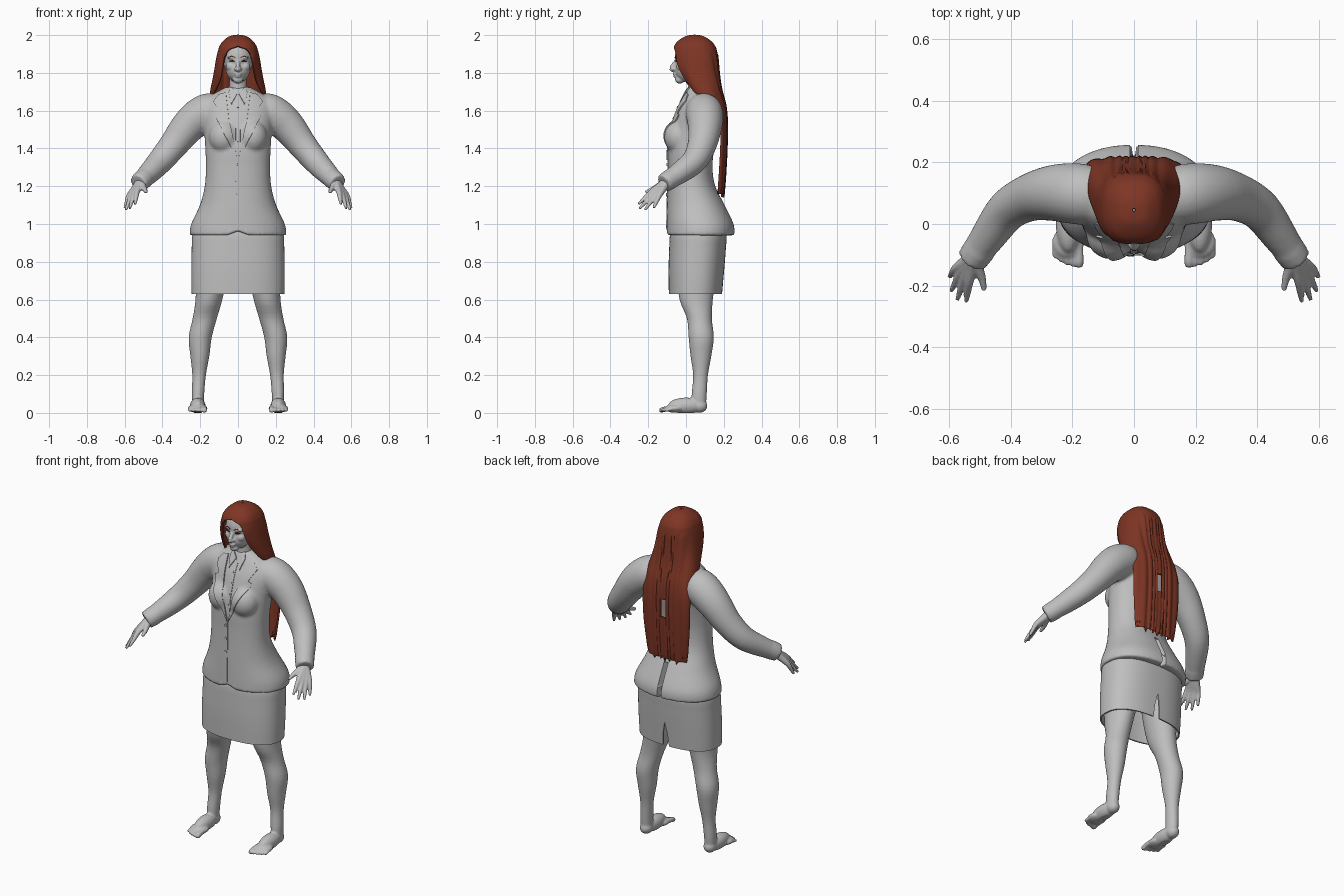
import bpy, bmesh, math, random
from mathutils import Vector, Matrix
from mathutils.bvhtree import BVHTree

random.seed(4)
cube = bpy.data.objects.get("Cube")
if cube:
    bpy.data.objects.remove(cube, do_unlink=True)


def material(name, rgb):
    m = bpy.data.materials.new(name)
    m.use_nodes = True
    m.diffuse_color = (*rgb, 1)
    m.node_tree.nodes["Principled BSDF"].inputs["Base Color"].default_value = (*rgb, 1)
    return m


GREY = material("light_grey", (.52, .52, .52))
RED = material("auburn_hair", (.21, .036, .018))
DARK = material("dark_brown", (.04, .02, .015))


def finish(name, bm, mat):
    bmesh.ops.recalc_face_normals(bm, faces=bm.faces)
    me = bpy.data.meshes.new(name)
    bm.to_mesh(me)
    bm.free()
    me.materials.append(mat)
    ob = bpy.data.objects.new(name, me)
    bpy.context.collection.objects.link(ob)
    return ob


def bake(ob, kind, **settings):
    mod = ob.modifiers.new(kind.lower(), kind)
    for key, value in settings.items():
        setattr(mod, key, value)
    bpy.context.view_layer.objects.active = ob
    bpy.ops.object.modifier_apply(modifier=mod.name)


def soften(ob, angle=45):
    bpy.ops.object.select_all(action='DESELECT')
    ob.select_set(True)
    bpy.context.view_layer.objects.active = ob
    bpy.ops.object.shade_smooth_by_angle(angle=math.radians(angle))


def fuse(ob, voxel, rounds=4):
    bake(ob, 'REMESH', mode='VOXEL', voxel_size=voxel)
    bake(ob, 'SMOOTH', factor=.5, iterations=rounds)


def curve(rows, k):
    """Smooth interpolation through rows of numbers."""
    out = []
    for i in range(len(rows) - 1):
        a, b, c, d = (rows[min(max(j, 0), len(rows) - 1)] for j in range(i - 1, i + 3))
        for s in range(k):
            t = s / k
            out.append([q + .5 * t * (r - p + t * (2 * p - 5 * q + 4 * r - u + t * (3 * (q - r) + u - p)))
                        for p, q, r, u in zip(a, b, c, d)])
    return out + [list(rows[-1])]


def skin(bm, rings, cap):
    for a, b in zip(rings, rings[1:]):
        for i in range(len(a) - 1):
            bm.faces.new((a[i], a[i + 1], b[i + 1], b[i]))
    if cap:
        bm.faces.new(rings[0][:-1])
        bm.faces.new(rings[-1][:-1])


def loft(bm, rows, power=2.0, seam=1, cap=True, segs=48, k=4):
    """Rows of z, centre x, half width, front y, back y, half gap at the seam."""
    rings = []
    for z, cx, rx, yf, yb, gap in curve(rows, k):
        gap = max(gap, 0)
        ring = []
        for i in range(segs if cap else segs + 1):
            t = gap + (math.tau - 2 * gap) * i / segs
            s, c = (math.copysign(abs(f) ** (2 / power), f) for f in (math.sin(t), math.cos(t)))
            ring.append(bm.verts.new((cx + rx * s, (yf + yb) / 2 + seam * c * (yb - yf) / 2, z)))
        rings.append(ring + ring[:1] if cap else ring)
    skin(bm, rings, cap)


def tube(bm, path, segs=16, k=4):
    """Rows of x, y, z, radius."""
    pts = curve(path, k)
    rings = []
    for i, p in enumerate(pts):
        way = Vector(pts[min(i + 1, len(pts) - 1)][:3]) - Vector(pts[max(i - 1, 0)][:3])
        q = way.to_track_quat('Z', 'Y')
        ring = [bm.verts.new(Vector(p[:3]) + q @ Vector((math.cos(a), math.sin(a), 0)) * p[3])
                for a in (math.tau * j / segs for j in range(segs))]
        rings.append(ring + ring[:1])
    skin(bm, rings, True)


def ball(bm, centre, radii):
    bmesh.ops.create_uvsphere(bm, u_segments=24, v_segments=16, radius=1,
                              matrix=Matrix.Translation(centre) @ Matrix.Diagonal((*radii, 1)))


def plate(name, outline, targets, mat=GREY, thick=.006, step=.015, mirror=False):
    """Thin panel laid on the front of the target surfaces."""
    bm = bmesh.new()
    bm.faces.new([bm.verts.new((x, 0, z)) for x, z in outline])
    for axis in (0, 2):
        values = [v.co[axis] for v in bm.verts]
        no = Vector((axis == 0, 0, axis == 2))
        for i in range(math.ceil(min(values) / step), math.floor(max(values) / step) + 1):
            bmesh.ops.bisect_plane(bm, geom=bm.verts[:] + bm.edges[:] + bm.faces[:],
                                   plane_co=no * i * step, plane_no=no)
    bmesh.ops.triangulate(bm, faces=bm.faces[:])
    for v in bm.verts:
        hits = [t.ray_cast(Vector((v.co.x, -1, v.co.z)), Vector((0, 1, 0)))[0] for t in targets]
        v.co.y = min([h.y for h in hits if h] or [0]) - thick * .3
    ob = finish(name, bm, mat)
    bake(ob, 'SOLIDIFY', thickness=thick, offset=0)
    if mirror:
        bake(ob, 'MIRROR')
    soften(ob)


def surface(ob):
    return BVHTree.FromObject(ob, bpy.context.evaluated_depsgraph_get())


# Jacket: body, bust, sleeves and cuffs fused into one garment
bm = bmesh.new()
loft(bm, [(.94, 0, .257, -.103, .257, 0), (1, 0, .248, -.102, .252, 0), (1.1, 0, .202, -.1, .205, 0),
          (1.2, 0, .176, -.097, .155, 0), (1.3, 0, .17, -.095, .14, 0), (1.4, 0, .173, -.095, .15, 0),
          (1.5, 0, .18, -.08, .17, 0), (1.6, 0, .19, -.05, .18, 0), (1.66, 0, .17, -.02, .17, 0),
          (1.7, 0, .11, 0, .145, 0), (1.725, 0, .062, .012, .115, 0)], power=2.2)
for s in (1, -1):
    ball(bm, (s * .075, -.035, 1.46), (.08, .08, .09))
    tube(bm, [(s * .1, .09, 1.6, .085), (s * .155, .095, 1.595, .098), (s * .21, .1, 1.565, .098),
              (s * .27, .1, 1.51, .09), (s * .34, .085, 1.42, .077), (s * .41, .045, 1.335, .068),
              (s * .47, -.035, 1.27, .058), (s * .525, -.115, 1.217, .046)], segs=24)
    tube(bm, [(s * .50, -.08, 1.24, .054), (s * .528, -.118, 1.215, .05)], segs=24)
jacket = finish("jacket", bm, GREY)
fuse(jacket, .009, 5)
for v in jacket.data.vertices:
    x, y, z = v.co
    if abs(x) < .007 and y > .1 and z < 1.13:      # back vent
        v.co.y -= .035
    if abs(x) < .06 and y < 0 and z < .96:         # curved front hem
        v.co.z += .022 * (1 - abs(x) / .06)
soften(jacket)

# Skirt: open shell with a slit at the back
bm = bmesh.new()
loft(bm, [(.63, 0, .241, -.087, .187, .05), (.7, 0, .243, -.088, .193, .035), (.78, 0, .243, -.088, .2, 0),
          (.87, 0, .241, -.085, .207, 0), (.95, 0, .236, -.08, .21, 0), (1, 0, .2, -.06, .18, 0)],
     power=2.4, cap=False, segs=72)
bmesh.ops.remove_doubles(bm, verts=bm.verts, dist=.0002)
skirt = finish("skirt", bm, GREY)
bake(skirt, 'SOLIDIFY', thickness=.008, offset=0)
soften(skirt)

# Legs with bare feet and toes
bm = bmesh.new()
loft(bm, [(.03, .212, .03, .03, .105, 0), (.1, .212, .033, .03, .11, 0), (.2, .206, .036, .038, .116, 0),
          (.3, .202, .05, .024, .134, 0), (.4, .2, .061, .014, .147, 0), (.5, .176, .064, .005, .137, 0),
          (.6, .154, .071, -.034, .142, 0), (.75, .135, .085, -.05, .16, 0), (.95, .115, .095, -.05, .16, 0)])
ball(bm, (.212, .073, .037), (.035, .04, .036))
ball(bm, (.213, 0, .038), (.041, .095, .043))
ball(bm, (.214, -.06, .024), (.052, .052, .023))
for i in range(5):
    x, r = .178 + .0195 * i, .0145 if i == 0 else .0105 - .0004 * i
    tip = -.132 + .0018 * i * i
    tube(bm, [(x, -.06, .024, r), (x, tip + .025, .021, r), (x, tip, .014, r), (x, tip - .01, .013, r * .5)], 12)
legs = finish("legs", bm, GREY)
fuse(legs, .006, 3)
for v in legs.data.vertices:
    v.co.z = max(v.co.z, 0)
bake(legs, 'MIRROR')
soften(legs, 60)

# Hands: four fingers fanned from the wrist, and a thumb
bm = bmesh.new()
wrist = Vector((.515, -.1, 1.225))
knuckles = Vector((.535, -.187, 1.167)), Vector((.578, -.143, 1.148))
tips = ((.545, -.252, 1.105), (.574, -.246, 1.082), (.594, -.218, 1.075), (.6, -.172, 1.084))
for i, tip in enumerate(tips):
    tip = Vector(tip)
    k = knuckles[0].lerp(knuckles[1], i / 3)
    tube(bm, [(*wrist, .026), (*wrist.lerp(k, .5), .02), (*k, .0145), (*k.lerp(tip, .5), .0115), (*tip, .007)], 12)
tube(bm, [(*wrist, .024), (.505, -.145, 1.2, .018), (.493, -.18, 1.182, .013), (.487, -.215, 1.168, .008)], 12)
hands = finish("hands", bm, GREY)
fuse(hands, .005, 2)
bake(hands, 'MIRROR')
soften(hands, 60)

# Head and neck
bm = bmesh.new()
ball(bm, (0, .045, 1.882), (.084, .105, .103))
ball(bm, (0, .005, 1.818), (.064, .066, .068))
ball(bm, (0, -.033, 1.764), (.027, .025, .021))
tube(bm, [(0, -.046, 1.872, .008), (0, -.064, 1.846, .011), (0, -.077, 1.822, .013), (0, -.06, 1.815, .012)], 12)
ball(bm, (0, -.057, 1.793), (.02, .013, .007))
ball(bm, (0, -.055, 1.782), (.018, .013, .007))
for s in (1, -1):
    ball(bm, (s * .036, -.022, 1.833), (.028, .03, .026))
    ball(bm, (s * .032, -.044, 1.881), (.026, .014, .009))
    ball(bm, (s * .012, -.066, 1.82), (.009, .011, .008))
tube(bm, [(0, .055, 1.84, .05), (0, .055, 1.76, .045), (0, .06, 1.68, .052)], 24)
head = finish("head", bm, GREY)
fuse(head, .0045, 3)
soften(head, 70)

# Hair: a cap open around the face, running down into a long back sheet
bm = bmesh.new()
loft(bm, [(1.997, 0, .004, .04, .05, 0), (1.99, 0, .042, .0, .09, 0), (1.965, 0, .076, -.04, .13, 0),
          (1.94, 0, .093, -.058, .15, 0), (1.92, 0, .1, -.063, .158, .42), (1.88, 0, .11, -.063, .165, .6),
          (1.82, 0, .12, -.05, .17, .66), (1.76, 0, .131, -.02, .177, .72), (1.7, 0, .143, .02, .188, .95),
          (1.62, 0, .15, .08, .208, 1.5), (1.52, 0, .152, .145, .215, 1.57), (1.35, 0, .147, .15, .211, 1.57),
          (1.14, 0, .125, .14, .197, 1.57)], power=2.5, seam=-1, cap=False, segs=96, k=6)
for v in bm.verts:
    a = math.atan2(v.co.x, .06)
    if v.co.z < 1.9:                               # strand ripples
        v.co.y += .003 * math.sin(26 * a)
    if v.co.z < 1.15:                              # ragged ends
        v.co.z += .03 * abs(math.sin(7 * a)) + random.uniform(0, .02)
gap = [f for f in bm.faces if f.calc_center_median().y > .15
       and abs(f.calc_center_median().x) < .017 and 1.41 < f.calc_center_median().z < 1.53]
bmesh.ops.delete(bm, geom=gap, context='FACES')
bmesh.ops.remove_doubles(bm, verts=bm.verts, dist=.0002)
hair = finish("long_hair", bm, RED)
bake(hair, 'SOLIDIFY', thickness=.01, offset=0)
soften(hair, 60)

# Lapels, shirt collar, placket, overlap and buttons
cloth = [surface(jacket), surface(head)]
plate("lapels", [(.002, 1.34), (.06, 1.45), (.122, 1.575), (.098, 1.59), (.13, 1.65), (.1, 1.685),
                 (.064, 1.695), (.048, 1.55)], cloth, thick=.009, mirror=True)
plate("shirt_collar", [(.004, 1.69), (.034, 1.635), (.05, 1.695), (.036, 1.725)], cloth, thick=.009, mirror=True)
plate("shirt_placket", [(-.012, 1.39), (.012, 1.39), (.012, 1.68), (-.012, 1.68)], cloth, thick=.004)
plate("front_overlap", [(0, 1.34), (-.025, 1.25), (-.034, 1.1), (-.028, .995), (0, .98)], cloth, thick=.004)


def disc(x, z, rx, rz, n=14):
    return [(x + rx * math.cos(math.tau * i / n), z + rz * math.sin(math.tau * i / n)) for i in range(n)]


for i, z in enumerate((1.315, 1.235, 1.155)):
    plate(f"jacket_button_{i + 1}", disc(-.012, z, .009, .009), cloth, thick=.009)
for i in range(4):
    plate(f"shirt_button_{i + 1}", disc(0, 1.44 + .06 * i, .005, .005), cloth, thick=.009)

# Eyes and brows
face = [surface(head)]
plate("eyes", disc(.031, 1.862, .015, .005), face, DARK, .003, .005, True)
plate("brows", [(.013, 1.878), (.035, 1.887), (.053, 1.88), (.035, 1.892), (.013, 1.884)],
      face, RED, .003, .005, True)
